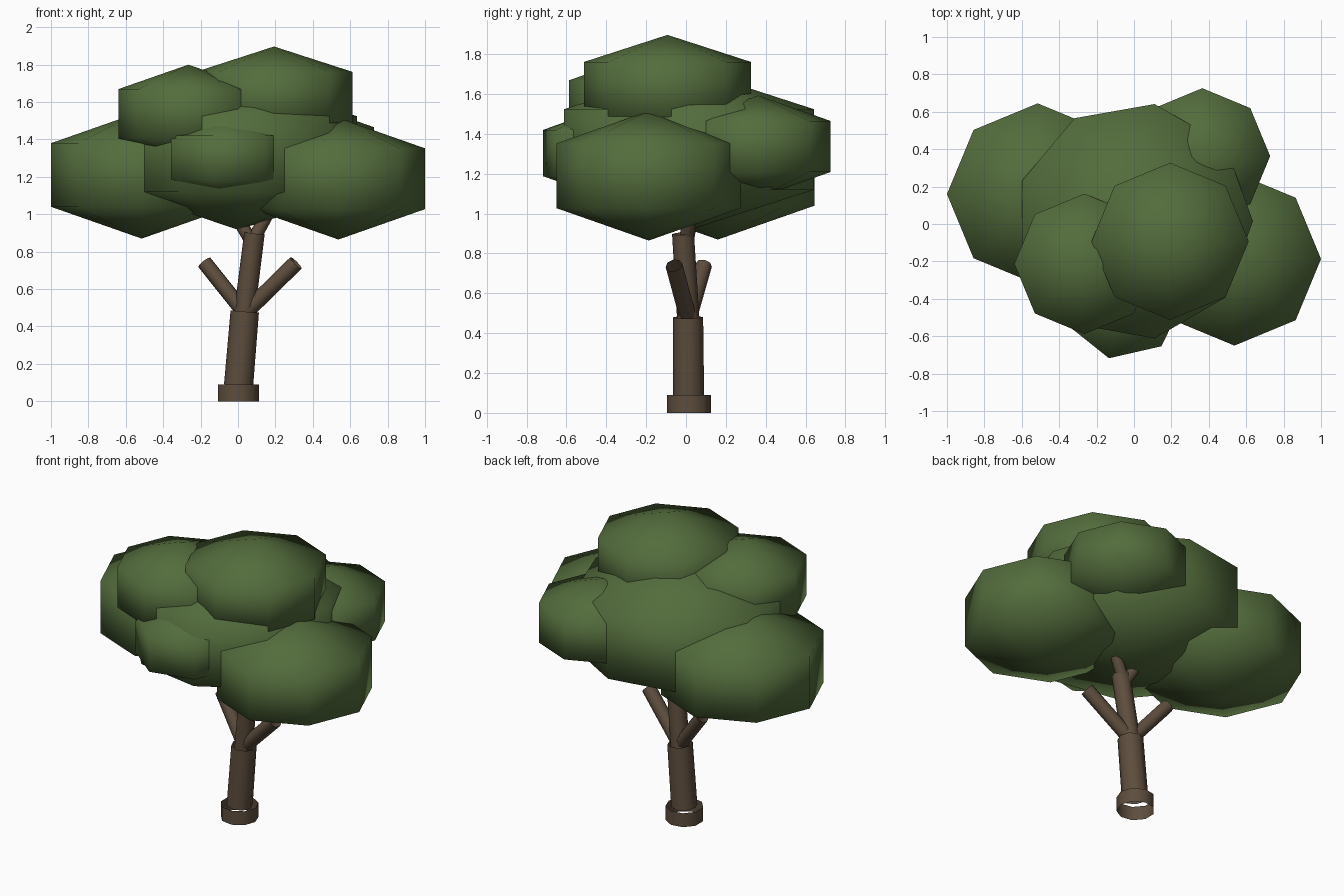
import bpy, math
from mathutils import Vector

if "Cube" in bpy.data.objects:
    bpy.data.objects.remove(bpy.data.objects["Cube"])


def material(name, rgb):
    m = bpy.data.materials.new(name)
    m.diffuse_color = (*rgb, 1)
    m.use_nodes = True
    m.node_tree.nodes["Principled BSDF"].inputs["Base Color"].default_value = m.diffuse_color
    return m


LEAF = material("leaf green", (0.086, 0.15, 0.045))
BARK = material("bark brown", (0.11, 0.075, 0.047))


def build(name, verts, faces, mat):
    me = bpy.data.meshes.new(name)
    me.from_pydata(verts, [], faces)
    me.materials.append(mat)
    me.update()
    me.shade_smooth()
    ob = bpy.data.objects.new(name, me)
    bpy.context.collection.objects.link(ob)
    return ob


def clump(name, centre, r, hz, n=8):
    """Low-poly ball: two rings and two poles."""
    c = Vector(centre)
    verts = [c + Vector((r * math.cos(2 * math.pi * i / n), r * math.sin(2 * math.pi * i / n), s * hz / 2))
             for s in (-1, 1) for i in range(n)]
    verts += [c - Vector((0, 0, hz)), c + Vector((0, 0, hz))]
    faces = []
    for i in range(n):
        j = (i + 1) % n
        faces += [(i, j, n + j, n + i), (j, i, 2 * n), (n + i, n + j, 2 * n + 1)]
    return build(name, verts, faces, LEAF)


def tube(name, a, b, r0, r1, n=8):
    """Open tube with ends square to its axis."""
    a, b = Vector(a), Vector(b)
    q = Vector((0, 0, 1)).rotation_difference(b - a)
    verts = [p + q @ Vector((r * math.cos(2 * math.pi * i / n), r * math.sin(2 * math.pi * i / n), 0))
             for p, r in ((a, r0), (b, r1)) for i in range(n)]
    faces = [(i, (i + 1) % n, n + (i + 1) % n, n + i) for i in range(n)]
    return build(name, verts, faces, BARK)


# Trunk and its flared foot
tube("trunk_foot", (0, 0.015, 0), (0, 0.015, 0.09), 0.113, 0.113, 9)
tube("trunk", (0.003, 0.013, 0.085), (0.036, 0.01, 0.48), 0.078, 0.076)
tube("upper_trunk", (0.033, 0.012, 0.46), (0.088, -0.015, 0.9), 0.056, 0.055)

# Side branches
tube("right_branch", (0.045, 0.01, 0.48), (0.31, -0.06, 0.74), 0.043, 0.043)
tube("left_branch", (0.03, 0.015, 0.48), (-0.18, 0.09, 0.743), 0.041, 0.041)

# Twigs running into the crown
tube("left_twig", (0.08, 0.0, 0.84), (-0.05, 0.04, 1.06), 0.035, 0.035)
tube("right_twig", (0.08, 0.0, 0.86), (0.2, 0.03, 1.08), 0.035, 0.035)

# Foliage
clump("centre_foliage", (0, 0.015, 1.322), 0.636, 0.405, 9)
clump("right_foliage", (0.537, -0.187, 1.19), 0.463, 0.325)
clump("left_foliage", (-0.515, 0.16, 1.21), 0.485, 0.34)
clump("top_foliage", (0.193, -0.093, 1.625), 0.42, 0.272)
clump("back_foliage", (0.365, 0.363, 1.337), 0.363, 0.256)
clump("upper_left_foliage", (-0.265, -0.213, 1.538), 0.375, 0.262)
clump("front_foliage", (-0.06, -0.394, 1.304), 0.332, 0.232, 7)
